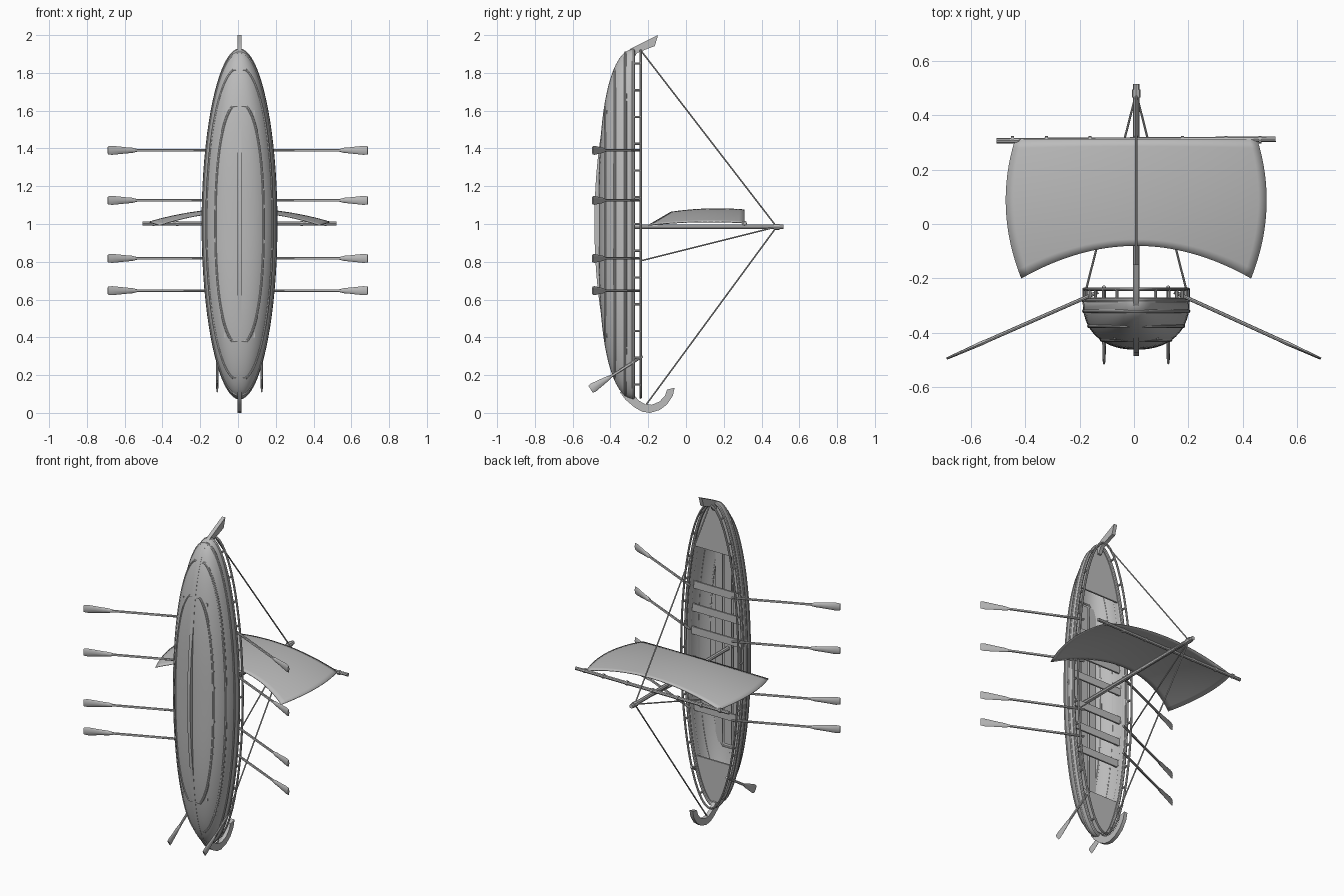
import bpy, bmesh, math
from mathutils import Vector

if "Cube" in bpy.data.objects:
    bpy.data.objects.remove(bpy.data.objects["Cube"])

X0 = 0.008            # centre plane of the boat
RIM = -0.28           # y of the hull's upper edge
N = 2.3               # fullness of the hull section

wood = bpy.data.materials.new("grey")
wood.diffuse_color = (0.5, 0.5, 0.5, 1)
wood.use_nodes = True
wood.node_tree.nodes["Principled BSDF"].inputs["Base Color"].default_value = wood.diffuse_color


def half_width(t):
    return 0.19 * max(1 - t * t, 0) ** 0.53 + 0.002


def depth(t):
    return 0.175 * max(1 - abs(t) ** 3, 0) ** 0.5 + 0.002


def zpos(t):
    return 1 + 0.92 * t


def spaced(n, end=1.0):
    return [end * math.sin(math.pi * (i / n - 0.5)) for i in range(n + 1)]


def hull_x(t, h):
    return half_width(t) * max(1 - (h / depth(t)) ** N, 0) ** (1 / N)


def finish(name, mesh, smooth=True):
    obj = bpy.data.objects.new(name, mesh)
    bpy.context.collection.objects.link(obj)
    mesh.materials.append(wood)
    obj.location.x = X0
    if smooth:
        bpy.ops.object.select_all(action='DESELECT')
        obj.select_set(True)
        bpy.context.view_layer.objects.active = obj
        bpy.ops.object.shade_smooth_by_angle(angle=math.radians(40))
    return obj


def from_bmesh(name, bm, smooth=True, recalc=True):
    if recalc:
        bmesh.ops.recalc_face_normals(bm, faces=bm.faces)
    mesh = bpy.data.meshes.new(name)
    bm.to_mesh(mesh)
    bm.free()
    return finish(name, mesh, smooth)


def grid(name, rows):
    bm = bmesh.new()
    vs = [[bm.verts.new(p) for p in r] for r in rows]
    for a, b in zip(vs, vs[1:]):
        for i in range(len(a) - 1):
            bm.faces.new((a[i], a[i + 1], b[i + 1], b[i]))
    return from_bmesh(name, bm)


def tube(name, points, r, cyclic=False):
    cu = bpy.data.curves.new(name, 'CURVE')
    cu.dimensions = '3D'
    cu.bevel_depth, cu.bevel_resolution, cu.use_fill_caps = r, 2, True
    sp = cu.splines.new('POLY')
    sp.points.add(len(points) - 1)
    for p, co in zip(sp.points, points):
        p.co = (*co, 1)
    sp.use_cyclic_u = cyclic
    tmp = bpy.data.objects.new(name, cu)
    mesh = bpy.data.meshes.new_from_object(tmp)
    bpy.data.objects.remove(tmp)
    return finish(name, mesh)


def box(name, centre, size):
    bm = bmesh.new()
    bmesh.ops.create_cube(bm, size=1)
    for v in bm.verts:
        v.co = Vector(centre) + Vector(a * b for a, b in zip(v.co, size))
    return from_bmesh(name, bm, False)


def extruded(name, outline, offset):
    bm = bmesh.new()
    f = bm.faces.new([bm.verts.new(p) for p in outline])
    ext = bmesh.ops.extrude_face_region(bm, geom=[f])
    bmesh.ops.translate(bm, vec=offset, verts=[g for g in ext["geom"] if isinstance(g, bmesh.types.BMVert)])
    return from_bmesh(name, bm)


def oar(name, start, end, wide, sections):
    # sections: (fraction along, half width, half thickness)
    start, end, wide = Vector(start), Vector(end), Vector(wide)
    thin = (end - start).cross(wide).normalized()
    bm = bmesh.new()
    rings = []
    for f, a, b in sections:
        c = start.lerp(end, f)
        rings.append([bm.verts.new(c + wide * a * math.cos(k * math.pi / 4) + thin * b * math.sin(k * math.pi / 4))
                      for k in range(8)])
    for p, q in zip(rings, rings[1:]):
        for k in range(8):
            bm.faces.new((p[k], p[(k + 1) % 8], q[(k + 1) % 8], q[k]))
    bm.faces.new(rings[0])
    bm.faces.new(rings[-1])
    return from_bmesh(name, bm)


# Hull shell
rows = []
for t in spaced(48):
    row = []
    for k in range(29):
        a = math.pi * k / 28
        c, s = math.cos(a), max(math.sin(a), 0)
        row.append((math.copysign(abs(c) ** (2 / N), c) * half_width(t), RIM - depth(t) * s ** (2 / N), zpos(t)))
    rows.append(row)
hull = grid("hull", rows)
shell = hull.modifiers.new("thickness", 'SOLIDIFY')
shell.thickness, shell.offset = 0.01, 0

# Planking strakes, running round the hull at constant depth
for h, end in ((0.04, 0.985), (0.095, 0.885), (0.145, 0.675)):
    ts = spaced(40, end)
    side = [(hull_x(t, h) + 0.002, RIM - h, zpos(t)) for t in ts]
    tube("strake", side + [(-x, y, z) for x, y, z in reversed(side)], 0.008, True)

# Rim and raised rail
ring = [(half_width(t), zpos(t)) for t in spaced(40)]
ring += [(-x, z) for x, z in reversed(ring)]
tube("rim", [(x, RIM, z) for x, z in ring], 0.009, True)
tube("rail", [(x, -0.24, z) for x, z in ring], 0.006, True)
for i in range(13):
    z = 0.15 + i * 1.7 / 12
    w = half_width((z - 1) / 0.92)
    for s in (-1, 1):
        tube("rail_post", [(s * w, RIM, z), (s * w, -0.24, z)], 0.006)

# Keel
ts = spaced(40, 0.99)
outer = [(-0.0095, RIM - max(0.205 * (1 - t * t) ** 0.6, depth(t) + 0.006), zpos(t)) for t in ts]
inner = [(-0.0095, RIM - depth(t) * 0.96, zpos(t)) for t in reversed(ts)]
extruded("keel", outer + inner, (0.019, 0, 0))

# Curved end posts
bow = [(-.34, 1.86), (-.325, 1.90), (-.29, 1.93), (-.22, 1.965), (-.148, 2.0),
       (-.165, 1.942), (-.21, 1.925), (-.26, 1.905), (-.28, 1.87)]
hook = [(-.35, .11), (-.32, .07), (-.27, .027), (-.23, .006), (-.19, 0), (-.14, .015), (-.10, .045), (-.07, .09),
        (-.06, .133), (-.10, .123), (-.112, .09), (-.14, .06), (-.18, .043), (-.215, .045), (-.25, .065), (-.28, .10)]
for name, pts in (("bow_post", bow), ("stern_hook", hook)):
    extruded(name, [(-0.011, y, z) for y, z in pts], (0.022, 0, 0))

# End decks, benches and floor boards
for name, a, b in (("bow_deck", 0.67, 0.98), ("stern_deck", -0.98, -0.71)):
    ts = [a + (b - a) * i / 12 for i in range(13)]
    edge = [(half_width(t) * 0.96, -0.30, zpos(t)) for t in ts]
    extruded(name, edge + [(-x, y, z) for x, y, z in reversed(edge)], (0, 0.01, 0))
for z in (1.36, 1.22, 1.08, 0.9, 0.76, 0.62):
    box("bench", (0, -0.33, z), (2 * hull_x((z - 1) / 0.92, 0.05), 0.01, 0.045))
for x in (-0.06, 0, 0.06):
    box("floor_board", (x, -0.418, 1), (0.045, 0.008, 1.2))

# Rowing oars
rowing = ((0, .007, .007), (.72, .007, .007), (.77, .014, .008), (.82, .016, .007), (.96, .024, .005), (1, .021, .004))
for z in (1.39, 1.125, 0.818, 0.647):
    for s, tip in ((-1, -0.697), (1, 0.679)):
        oar("oar", (s * 0.14, -0.25, z), (tip, -0.495, z), (0, 0, 1), rowing)

# Steering oars
steering = ((0, .007, .007), (.6, .007, .007), (.7, .014, .007), (.95, .025, .006), (1, .022, .005))
for s in (-1, 1):
    a, b = Vector((s * 0.118, -0.23, 0.30)), Vector((s * 0.118, -0.505, 0.125))
    oar("steering_oar", a, b, (b - a).cross(Vector((1, 0, 0))).normalized(), steering)

# Mast, yard and ties
tube("mast", [(0, -0.45, 0.985), (0, 0.515, 0.985)], 0.012)
tube("yard", [(-0.513, 0.306, 1.003), (0.513, 0.312, 1.003)], 0.01)
for x in (-0.455, -0.33, -0.17, 0.0, 0.17, 0.33, 0.455):
    tube("yard_ring", [(x - 0.006, 0.309, 1.003), (x + 0.006, 0.309, 1.003)], 0.014)

# Billowing sail
rows = []
for j in range(17):
    v = j / 16
    row = []
    for i in range(33):
        u = i / 16 - 1
        x = u * (0.445 - 0.023 * v + 0.18 * v * (1 - v))
        bottom = -0.08 - 0.12 * u * u
        z = 1.005 + 0.07 * (1 - u * u) + 0.045 * v * (1 - v) - 0.012 * v
        row.append((x, 0.31 + (bottom - 0.31) * v, z))
    rows.append(row)
sail = grid("sail", rows)
cloth = sail.modifiers.new("thickness", 'SOLIDIFY')
cloth.thickness, cloth.offset = 0.004, 0

# Stays and shrouds
top = (0, 0.48, 0.985)
for end in ((0, -0.24, 1.92), (0, -0.21, 0.045), (0.184, -0.24, 0.805), (-0.184, -0.24, 0.805)):
    tube("stay", [top, end], 0.004)
tube("masthead_band", [(0, 0.465, 0.985), (0, 0.495, 0.985)], 0.016)
